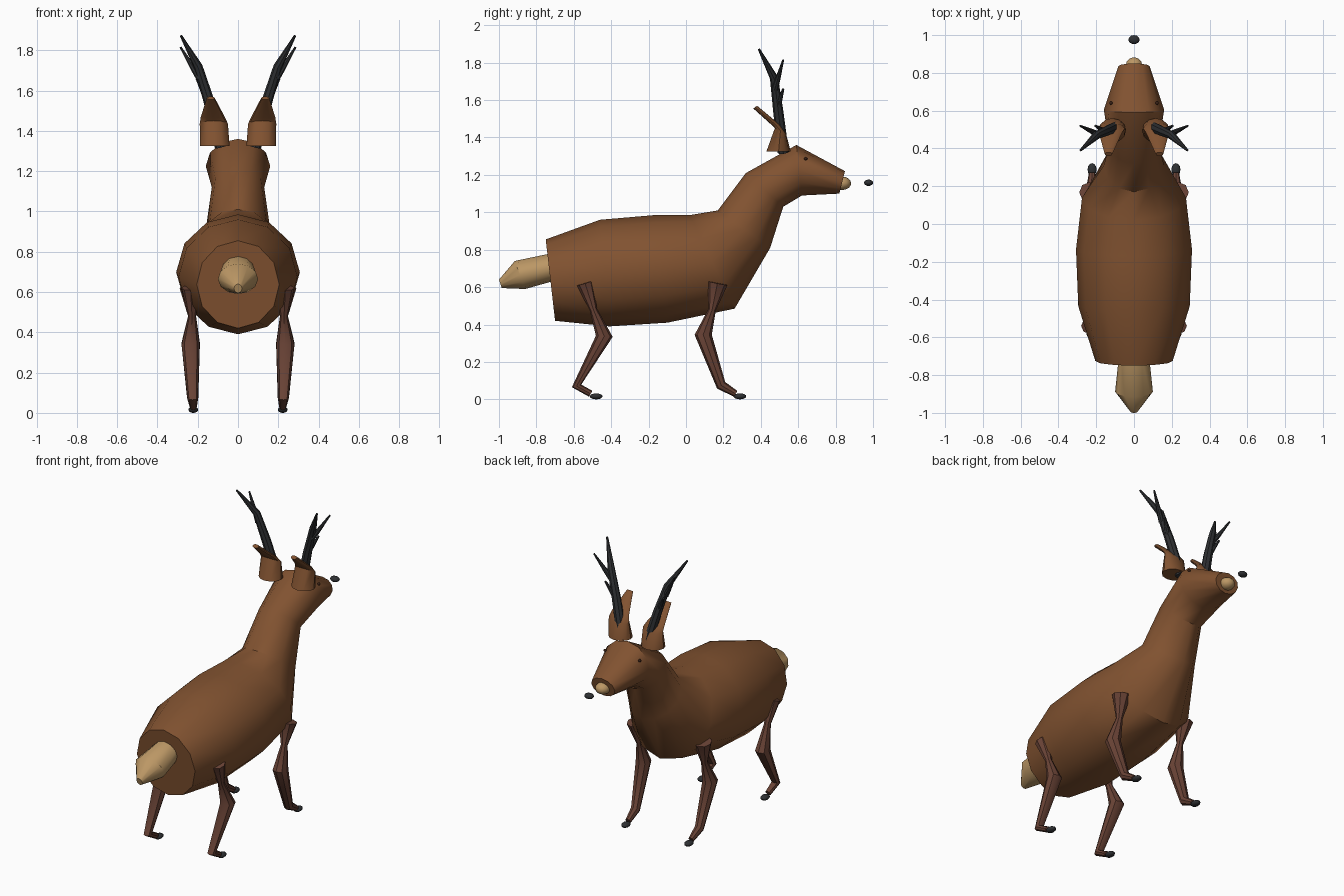
import bpy, bmesh
from math import sin, cos, pi, radians
from mathutils import Vector

cube = bpy.data.objects.get("Cube")
if cube:
    bpy.data.objects.remove(cube)


def material(name, rgb):
    m = bpy.data.materials.new(name)
    m.use_nodes = True
    m.diffuse_color = (*rgb, 1)
    m.node_tree.nodes["Principled BSDF"].inputs["Base Color"].default_value = (*rgb, 1)
    return m


BROWN = material("coat brown", (0.22, 0.085, 0.03))
LEG = material("leg brown", (0.14, 0.055, 0.036))
TAN = material("pale tan", (0.50, 0.31, 0.13))
DARK = material("charcoal", (0.028, 0.03, 0.033))
EYE = material("eye dark brown", (0.04, 0.015, 0.008))


def finish(bm, name, mat):
    bmesh.ops.recalc_face_normals(bm, faces=bm.faces)
    me = bpy.data.meshes.new(name)
    bm.to_mesh(me)
    bm.free()
    me.materials.append(mat)
    me.shade_smooth()
    me.set_sharp_from_angle(angle=radians(40))
    ob = bpy.data.objects.new(name, me)
    bpy.context.scene.collection.objects.link(ob)
    return ob


def loft(name, mat, rings, sides=12):
    """Skin elliptical rings, each a centre and two half axes, and cap the ends."""
    bm = bmesh.new()
    loops = []
    for c, u, v in rings:
        angles = [2 * pi * i / sides for i in range(sides)]
        loops.append([bm.verts.new(c + u * cos(a) + v * sin(a)) for a in angles])
    for a, b in zip(loops, loops[1:]):
        for i in range(sides):
            j = (i + 1) % sides
            bm.faces.new((a[i], a[j], b[j], b[i]))
    bm.faces.new(loops[0])
    bm.faces.new(loops[-1])
    return finish(bm, name, mat)


def slice_ring(y1, z1, y2, z2, half_width, x=0):
    """Ring spanning two points of the side profile."""
    a, b = Vector((x, y1, z1)), Vector((x, y2, z2))
    return (a + b) / 2, (a - b) / 2, Vector((half_width, 0, 0))


def tube(name, mat, path, sides=8):
    """Tapered tube along (x, y, z, radius) points."""
    pts = [Vector(p[:3]) for p in path]
    rings = []
    for i, p in enumerate(pts):
        before = (p - pts[i - 1]).normalized() if i else Vector()
        after = (pts[i + 1] - p).normalized() if i + 1 < len(pts) else Vector()
        d = (before + after).normalized()
        u = d.cross(Vector((1, 0, 0))).normalized()
        rings.append((p, u * path[i][3], d.cross(u) * path[i][3]))
    return loft(name, mat, rings, sides)


def ball(name, mat, centre, radii):
    bm = bmesh.new()
    bmesh.ops.create_uvsphere(bm, u_segments=12, v_segments=8, radius=1)
    bmesh.ops.scale(bm, vec=radii, verts=bm.verts)
    bmesh.ops.translate(bm, vec=centre, verts=bm.verts)
    return finish(bm, name, mat)


# Torso, neck and head in one skin
loft("body", BROWN, [slice_ring(*r) for r in (
    (-0.75, 0.855, -0.70, 0.42, 0.205),
    (-0.46, 0.96, -0.41, 0.39, 0.295),
    (-0.17, 0.985, -0.10, 0.41, 0.307),
    (0.02, 0.985, 0.26, 0.485, 0.275),
    (0.17, 1.01, 0.45, 0.81, 0.16),
    (0.32, 1.21, 0.52, 1.03, 0.13),
    (0.59, 1.36, 0.62, 1.09, 0.16),
    (0.85, 1.22, 0.82, 1.10, 0.083))])

# Tail
loft("tail", TAN, [slice_ring(*r) for r in (
    (-0.70, 0.785, -0.70, 0.635, 0.08),
    (-0.915, 0.74, -0.86, 0.59, 0.1),
    (-1.0, 0.64, -0.985, 0.595, 0.02))])

# Muzzle and nose
ball("muzzle", TAN, (0, 0.835, 1.155), (0.045, 0.048, 0.036))
ball("nose", DARK, (0, 0.976, 1.158), (0.03, 0.024, 0.017))

for side, s in (("left", 1), ("right", -1)):
    # Legs and hooves
    for pos, steps, hoof_y in (
        ("front", ((0.235, 0.168, 0.622, 0.055), (0.228, 0.14, 0.48, 0.02),
                   (0.235, 0.092, 0.345, 0.046), (0.225, 0.188, 0.075, 0.028),
                   (0.222, 0.265, 0.03, 0.018)), 0.288),
        ("hind", ((0.235, -0.54, 0.622, 0.045), (0.228, -0.495, 0.48, 0.02),
                  (0.235, -0.437, 0.337, 0.045), (0.225, -0.585, 0.072, 0.026),
                  (0.222, -0.51, 0.03, 0.018)), -0.48)):
        tube(f"{pos}_leg_{side}", LEG, [(s * x, y, z, r) for x, y, z, r in steps])
        ball(f"{pos}_hoof_{side}", DARK, (s * 0.222, hoof_y, 0.016), (0.024, 0.034, 0.016))

    # Ear
    loft(f"ear_{side}", BROWN, [slice_ring(*r[:5], s * r[5]) for r in (
        (0.43, 1.325, 0.56, 1.325, 0.073, 0.115),
        (0.475, 1.45, 0.535, 1.42, 0.07, 0.12),
        (0.46, 1.465, 0.50, 1.47, 0.06, 0.125),
        (0.36, 1.555, 0.38, 1.57, 0.02, 0.135))])

    # Antler beam and its two tines
    for part, steps in (
        ("antler", ((0.085, 0.52, 1.32, 0.03), (0.145, 0.492, 1.55, 0.027),
                    (0.198, 0.47, 1.72, 0.022), (0.283, 0.39, 1.872, 0.006))),
        ("upper_tine", ((0.19, 0.475, 1.66, 0.018), (0.222, 0.49, 1.71, 0.014),
                        (0.285, 0.52, 1.815, 0.005))),
        ("lower_tine", ((0.15, 0.488, 1.55, 0.018), (0.205, 0.52, 1.66, 0.006)))):
        tube(f"{part}_{side}", DARK, [(s * x, y, z, r) for x, y, z, r in steps])

    # Eye
    ball(f"eye_{side}", EYE, (s * 0.122, 0.64, 1.287), (0.009, 0.009, 0.009))
